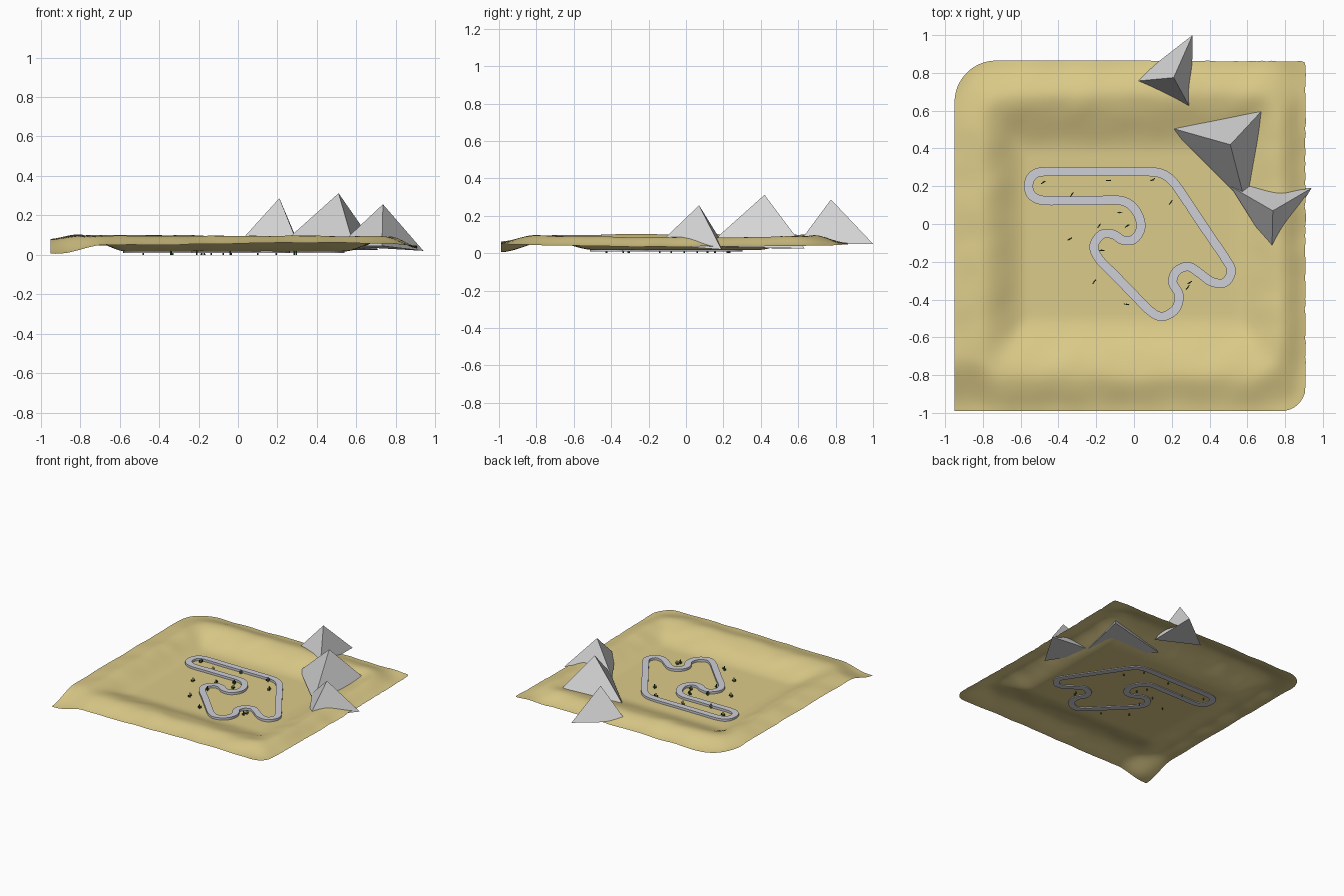
import bpy, bmesh, math
from mathutils import Vector, noise

cube = bpy.data.objects.get("Cube")
if cube:
    bpy.data.objects.remove(cube, do_unlink=True)


def material(name, rgb):
    m = bpy.data.materials.new(name)
    m.use_nodes = True
    m.diffuse_color = (*rgb, 1)
    bsdf = m.node_tree.nodes["Principled BSDF"]
    bsdf.inputs["Base Color"].default_value = (*rgb, 1)
    bsdf.inputs["Roughness"].default_value = 0.9
    return m


SAND = material("sand", (0.72, 0.60, 0.25))
STONE = material("pale_stone", (0.66, 0.66, 0.66))
ROAD = material("road_grey", (0.62, 0.62, 0.68))
GREEN = material("cactus_green", (0.035, 0.10, 0.03))


def finish(name, bm, mat, smooth=False):
    bmesh.ops.recalc_face_normals(bm, faces=bm.faces[:])
    mesh = bpy.data.meshes.new(name)
    bm.to_mesh(mesh)
    bm.free()
    mesh.materials.append(mat)
    ob = bpy.data.objects.new(name, mesh)
    bpy.context.collection.objects.link(ob)
    if smooth:
        mesh.polygons.foreach_set("use_smooth", [True] * len(mesh.polygons))
    return ob


def ease(t):
    t = max(0.0, min(1.0, t))
    return t * t * (3 - 2 * t)


# Desert ground: a single sheet, flat basin inside a ring of dunes
LEFT, RIGHT, FRONT, BACK = -0.95, 0.91, -0.99, 0.865
FLOOR = 0.016


def dune_height(x, y):
    # each side runs from 0 at the basin floor to 1 at the outer edge
    sides = [(-0.56 - x) / 0.39, (x - 0.53) / 0.38,
             (-0.48 - y) / 0.51, (y - 0.37) / 0.495]
    drops = [0.02, 0.055, 0.04, 0.045]
    powers = [max(0, s) ** 4 for s in sides]
    total = sum(powers)
    p = total ** 0.25
    drop = sum(w * d for w, d in zip(powers, drops)) / (total + 1e-9)
    crest = 0.08 + 0.012 * math.sin(3 * x + 3) * math.cos(2 * y)
    h = FLOOR + crest * ease(p / 0.65) - drop * ease((p - 0.62) / 0.4)
    # low front-left corner
    h -= 0.06 * ease(1 - math.hypot(x - LEFT, y - FRONT) / 0.3)
    bumps = noise.noise(Vector((x * 7, y * 7, 0.3)))
    return h + 0.006 * bumps * ease(p / 0.5)


def round_corner(x, y, cx, cy, r):
    # squeezes the corner square of side r into a quarter disc
    sx, sy = (1 if cx > 0 else -1), (1 if cy > 0 else -1)
    ox, oy = cx - sx * r, cy - sy * r
    a, b = (x - ox) * sx / r, (y - oy) * sy / r
    if a > 0 and b > 0:
        x = ox + sx * r * a * math.sqrt(1 - b * b / 2)
        y = oy + sy * r * b * math.sqrt(1 - a * a / 2)
    return x, y


bm = bmesh.new()
bmesh.ops.create_grid(bm, x_segments=72, y_segments=72, size=1)
for v in bm.verts:
    gx, gy = v.co.x, v.co.y
    x = LEFT + (gx + 1) / 2 * (RIGHT - LEFT)
    y = FRONT + (gy + 1) / 2 * (BACK - FRONT)
    x, y = round_corner(x, y, LEFT, BACK, 0.22)
    x, y = round_corner(x, y, RIGHT, FRONT, 0.13)
    z = dune_height(x, y)
    # ragged right edge and right part of the back edge
    ragged = noise.noise(Vector((x * 19, y * 19, 2)))
    if gx > 0.99:
        x -= 0.012 * abs(ragged)
    if gy > 0.99 and x > 0.1:
        y -= 0.012 * abs(ragged)
    v.co = (x, y, z)
finish("desert_ground", bm, SAND, smooth=True)

# Three-sided pyramids: apex first, then base corners
pyramids = [
    [(0.21, 0.775, 0.287), (-0.005, 0.755, 0.05), (0.31, 1.0, 0.05), (0.305, 0.60, 0.05)],
    [(0.51, 0.42, 0.312), (0.19, 0.51, 0.025), (0.71, 0.635, 0.025), (0.59, 0.11, 0.035)],
    [(0.735, 0.07, 0.256), (0.51, 0.20, 0.045), (0.94, 0.19, 0.02), (0.73, -0.15, 0.045)],
]
for i, points in enumerate(pyramids):
    bm = bmesh.new()
    apex, *base = [bm.verts.new(p) for p in points]
    bm.faces.new(base)
    for k in range(3):
        bm.faces.new((apex, base[k], base[(k + 1) % 3]))
    finish(f"pyramid_{i + 1}", bm, STONE)

# Race track: closed smooth path swept with a flat box section
path = [Vector(p) for p in (
    (-0.48, 0.277), (-0.3, 0.277), (-0.1, 0.277), (0.08, 0.277), (0.155, 0.263),
    (0.21, 0.22), (0.27, 0.135), (0.38, -0.03), (0.485, -0.185), (0.515, -0.25),
    (0.48, -0.31), (0.41, -0.305), (0.34, -0.255), (0.285, -0.225), (0.225, -0.25),
    (0.205, -0.31), (0.238, -0.375), (0.22, -0.45), (0.15, -0.49), (0.085, -0.46),
    (0, -0.375), (-0.1, -0.272), (-0.185, -0.185), (-0.212, -0.115), (-0.17, -0.055),
    (-0.11, -0.055), (-0.06, -0.085), (0, -0.08), (0.037, -0.015), (0.01, 0.07),
    (-0.06, 0.122), (-0.2, 0.125), (-0.35, 0.125), (-0.48, 0.125), (-0.54, 0.15),
    (-0.558, 0.2), (-0.54, 0.253))]
STEPS = 5
line = []
for i in range(len(path)):
    a, b, c, d = (path[(i + k) % len(path)] for k in (-1, 0, 1, 2))
    for s in range(STEPS):
        t = s / STEPS
        line.append(0.5 * (2 * b + (c - a) * t + (2 * a - 5 * b + 4 * c - d) * t ** 2
                           + (3 * b - a - 3 * c + d) * t ** 3))
bm = bmesh.new()
rings = []
for i, p in enumerate(line):
    along = (line[(i + 1) % len(line)] - line[i - 1]).normalized()
    side = Vector((-along.y, along.x)) * 0.024
    rings.append([bm.verts.new((q.x, q.y, z)) for q, z in (
        (p - side, 0.01), (p + side, 0.01), (p + side, 0.034), (p - side, 0.034))])
for i, ring in enumerate(rings):
    following = rings[(i + 1) % len(rings)]
    for k in range(4):
        n = (k + 1) % 4
        bm.faces.new((ring[k], ring[n], following[n], following[k]))
finish("race_track", bm, ROAD)


# Cacti: a stem with two raised side arms
def limb(bm, start, end, r):
    start, end = Vector(start), Vector(end)
    axis = end - start
    new = bmesh.ops.create_cone(bm, cap_ends=True, segments=6, radius1=r,
                                radius2=r * 0.85, depth=axis.length)["verts"]
    turn = axis.to_track_quat("Z", "Y")
    for v in new:
        v.co = turn @ v.co + (start + end) / 2


def cactus(name, x, y, angle):
    bm = bmesh.new()
    limb(bm, (0, 0, 0), (0, 0, 0.05), 0.0045)
    for sign, z in ((-1, 0.022), (1, 0.028)):
        limb(bm, (0, 0, z), (sign * 0.012, 0, z), 0.003)
        limb(bm, (sign * 0.011, 0, z - 0.002), (sign * 0.011, 0, z + 0.014), 0.003)
    ob = finish(name, bm, GREEN)
    ob.location = (x, y, 0)
    ob.rotation_euler.z = angle


spots = [(-0.48, 0.22), (-0.33, 0.155), (-0.135, 0.23), (0.10, 0.235), (0.195, 0.115),
         (-0.075, 0.06), (-0.035, -0.01), (-0.185, -0.01), (-0.17, -0.14), (-0.34, -0.08),
         (-0.21, -0.305), (-0.04, -0.425), (0.295, -0.31), (0.285, -0.335)]
for i, (x, y) in enumerate(spots):
    cactus(f"cactus_{i + 1}", x, y, 0.5 + 0.6 * math.sin(i * 2.1))
